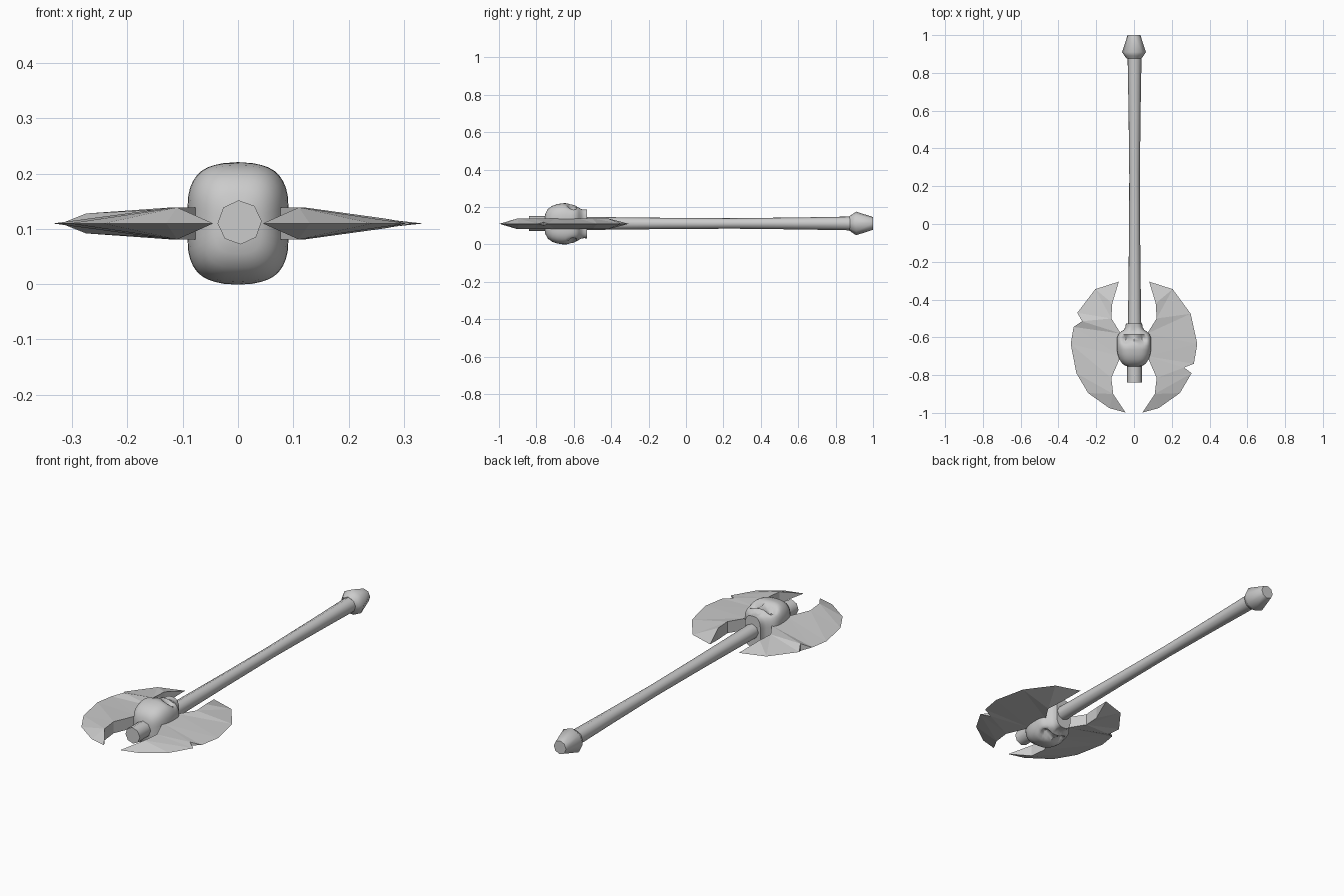
import bpy, bmesh, math
from math import cos, sin, pi, exp

if "Cube" in bpy.data.objects:
    bpy.data.objects.remove(bpy.data.objects["Cube"])

ZC = 0.11  # height of the weapon's centre line


def make_object(name, bm, angle=None):
    bmesh.ops.remove_doubles(bm, verts=bm.verts, dist=1e-5)
    bmesh.ops.recalc_face_normals(bm, faces=bm.faces)
    mesh = bpy.data.meshes.new(name)
    bm.to_mesh(mesh)
    bm.free()
    ob = bpy.data.objects.new(name, mesh)
    bpy.context.collection.objects.link(ob)
    if angle:
        bpy.ops.object.select_all(action='DESELECT')
        ob.select_set(True)
        bpy.context.view_layer.objects.active = ob
        bpy.ops.object.shade_smooth_by_angle(angle=math.radians(angle))
    return ob


def loft(name, rings, angle):
    bm = bmesh.new()
    loops = [[bm.verts.new(p) for p in ring] for ring in rings]
    n = len(loops[0])
    for a, b in zip(loops, loops[1:]):
        for i in range(n):
            j = (i + 1) % n
            bm.faces.new((a[i], a[j], b[j], b[i]))
    bm.faces.new(loops[0])
    bm.faces.new(loops[-1])
    return make_object(name, bm, angle)


def lathe(name, profile, sides=8, cx=0.0):
    rings = [[(cx + r * cos(2 * pi * i / sides + 0.05), y, ZC + 0.002 + r * sin(2 * pi * i / sides + 0.05))
              for i in range(sides)] for y, r in profile]
    return loft(name, rings, 50)


# Shaft and pommel
lathe("shaft", [(-0.84, 0.04), (-0.70, 0.039), (-0.45, 0.034), (-0.1, 0.030),
                (0.25, 0.028), (0.6, 0.032), (0.89, 0.037)], cx=0.003)
lathe("pommel", [(0.875, 0.039), (0.89, 0.05), (0.91, 0.063), (1.0, 0.034)])


# Blades: strips of (cutting edge x, y, half thickness, inner edge x, y)
def blade(name, side, notch):
    tip_a, tip_b = (0.08, -0.305), (0.045, -0.998)
    i1, i2, i3 = (0.115, -0.42), (0.12, -0.50), (0.07, -0.58)
    i4, i5, i6 = (0.07, -0.70), (0.12, -0.815), (0.11, -0.90)
    if notch == "low":
        mid = [((0.30, -0.475), 0, i2), ((0.335, -0.635), 0, i3), ((0.317, -0.74), 0, i4),
               ((0.265, -0.76), 0.009, i4), ((0.305, -0.79), 0, i5)]
    else:
        mid = [((0.30, -0.47), 0, i2), ((0.275, -0.515), 0.018, i2), ((0.32, -0.545), 0, i3),
               ((0.335, -0.635), 0, i4), ((0.305, -0.79), 0, i5)]
    rows = [((0.205, -0.345), 0, i1)] + mid + [((0.243, -0.895), 0, i6), ((0.13, -0.975), 0, i6)]
    bm = bmesh.new()

    def vert(p, z):
        return bm.verts.new((side * p[0], p[1], ZC + z))

    def face(points):
        keep = []
        for p in points:
            if p not in keep:
                keep.append(p)
        if len(keep) > 2:
            bm.faces.new([vert((x, y), z) for x, y, z in keep])

    full = [(tip_a, 0, tip_a, 0)] + [(o, t, i, 0.029) for o, t, i in rows] + [(tip_b, 0, tip_b, 0)]
    for (o1, t1, n1, h1), (o2, t2, n2, h2) in zip(full, full[1:]):
        for s in (1, -1):
            A, B = (*o1, s * t1 + 0.0), (*o2, s * t2 + 0.0)
            C, D = (*n2, s * h2 + 0.0), (*n1, s * h1 + 0.0)
            face((A, B, C))
            face((A, C, D))
        face(((*o1, t1), (*o2, t2), (*o2, -t2 + 0.0), (*o1, -t1 + 0.0)))
        face(((*n1, h1), (*n2, h2), (*n2, -h2 + 0.0), (*n1, -h1 + 0.0)))
    return make_object(name, bm)


blade("right_blade", 1, "low")
blade("left_blade", -1, "high")

# Two-faced skull: rounded-square sections along y, faces up and down
# (y, half width, half height)
sections = [(-0.757, 0.015, 0.02), (-0.752, 0.045, 0.055), (-0.738, 0.066, 0.080),
            (-0.715, 0.081, 0.096), (-0.69, 0.089, 0.105), (-0.665, 0.093, 0.109),
            (-0.645, 0.094, 0.111), (-0.63, 0.094, 0.108), (-0.615, 0.094, 0.104),
            (-0.60, 0.092, 0.102), (-0.585, 0.086, 0.098), (-0.572, 0.074, 0.088),
            (-0.56, 0.056, 0.080), (-0.545, 0.047, 0.077), (-0.528, 0.045, 0.078)]
SEG = 40
rings = []
for y, w, h in sections:
    ring = []
    for k in range(SEG):
        a = 2 * pi * k / SEG
        c, s = cos(a), sin(a)
        x = w * math.copysign(abs(c) ** 0.68, c)
        z = h * math.copysign(abs(s) ** 0.68, s)
        # eye sockets and nose hollow
        if abs(z) > 0.03:
            eye = exp(-((abs(x) - 0.043) / 0.023) ** 2 - ((y + 0.608) / 0.021) ** 2)
            nose = exp(-(x / 0.012) ** 2 - ((y + 0.572) / 0.012) ** 2)
            z -= math.copysign(0.036 * eye + 0.015 * nose, z)
        # temples pinched at mid height
        x *= 1 - 0.04 * exp(-(z / 0.04) ** 2)
        ring.append((x, y, ZC + z))
    rings.append(ring)
loft("two_faced_skull", rings, 45)
